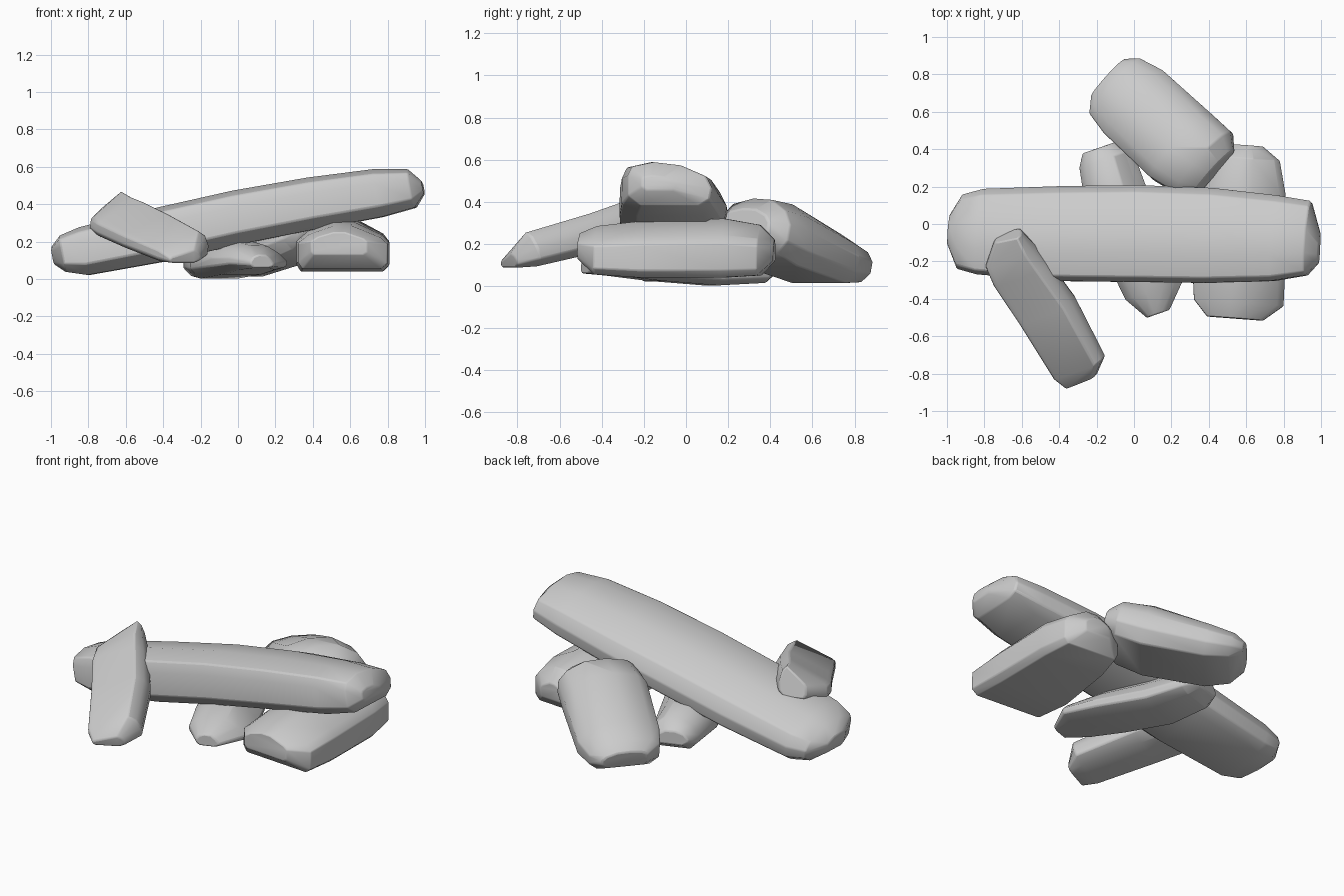
import bpy, bmesh, math
from mathutils import Vector

cube = bpy.data.objects.get("Cube")
if cube:
    bpy.data.objects.remove(cube, do_unlink=True)

# One plain stone colour
stone = bpy.data.materials.new("stone_grey")
stone.use_nodes = True
GREY = (0.6, 0.6, 0.6, 1)
stone.diffuse_color = GREY
stone.node_tree.nodes["Principled BSDF"].inputs["Base Color"].default_value = GREY


def make_stone(name, profile, sections):
    """Loft a profile along sections of (x, y, z, half width, half height)."""
    axis = (Vector(sections[-1][:3]) - Vector(sections[0][:3])).normalized()
    u = Vector((0, 0, 1)).cross(axis).normalized()
    v = axis.cross(u)
    bm = bmesh.new()
    rings = [[bm.verts.new(Vector((x, y, z)) + u * a * w + v * b * h) for a, b in profile]
             for x, y, z, w, h in sections]
    n = len(profile)
    for r, s in zip(rings, rings[1:]):
        for i in range(n):
            bm.faces.new((r[i], r[(i + 1) % n], s[(i + 1) % n], s[i]))
    bm.faces.new(rings[0])
    bm.faces.new(rings[-1])
    bmesh.ops.recalc_face_normals(bm, faces=bm.faces)
    mesh = bpy.data.meshes.new(name)
    bm.to_mesh(mesh)
    bm.free()
    mesh.materials.append(stone)
    obj = bpy.data.objects.new(name, mesh)
    bpy.context.collection.objects.link(obj)
    # Soften the worn edges
    bevel = obj.modifiers.new("worn_edges", "BEVEL")
    bevel.width = 0.008
    bevel.segments = 2
    bevel.limit_method = "ANGLE"
    bevel.angle_limit = math.radians(35)
    bpy.ops.object.select_all(action="DESELECT")
    obj.select_set(True)
    bpy.context.view_layer.objects.active = obj
    bpy.ops.object.shade_smooth_by_angle(angle=math.radians(45))


# Cross-sections, anticlockwise from the lower left
ridged = [(-.7, -1), (.7, -1), (.95, -.7), (1, -.2), (.85, .35), (.25, .85),
          (-.4, 1), (-.9, .8), (-1, .4), (-1, -.55)]
square_backed = [(-.75, -1), (.75, -1), (1, -.55), (1, .05), (.8, .55), (.35, .95),
                 (-.2, 1), (-.75, .8), (-1, .4), (-1, -.55)]
gabled = [(-.9, -1), (.85, -1), (1, -.75), (1, .15), (.85, .45), (.2, 1),
          (-.2, 1), (-.75, .6), (-1, .2), (-1, -.7)]
low = [(-.7, -1), (.55, -1), (.95, -.75), (1, -.35), (.7, .35), (.3, .95),
       (-.3, 1), (-.75, .65), (-1, 0), (-1, -.5)]
wedge = [(-.85, -1), (.6, -1), (1, -.55), (1, .05), (.8, .7), (.5, 1),
         (-.85, -.05), (-1, -.25), (-1, -.75)]

# Long stone leaning across the pile
make_stone("long_top_stone", ridged, [
    (-.99, -.03, .125, .08, .045), (-.93, -.04, .135, .2, .1), (-.82, -.04, .15, .23, .13),
    (-.4, -.05, .24, .255, .145), (0, -.05, .33, .26, .145), (.4, -.06, .405, .255, .14),
    (.75, -.075, .46, .23, .13), (.93, -.075, .485, .2, .105), (.99, -.13, .49, .08, .035)])

# Slab propped against the long stone at the front, with a pointed upper end
make_stone("front_leaning_slab", wedge, [
    (-.67, -.07, .385, .075, .09), (-.655, -.18, .345, .145, .1), (-.6, -.27, .32, .16, .1),
    (-.46, -.47, .255, .165, .095), (-.29, -.77, .175, .15, .085), (-.28, -.845, .12, .09, .035)])

# Thick stone propped at the back
make_stone("back_leaning_stone", square_backed, [
    (-.14, .785, .1, .13, .05), (-.1, .735, .11, .2, .095), (0, .65, .135, .23, .125),
    (.25, .42, .245, .235, .155), (.37, .33, .285, .22, .135), (.43, .28, .3, .15, .07)])

# Low stones lying underneath
make_stone("middle_base_stone", low, [
    (-.18, .41, .1, .1, .04), (-.15, .35, .105, .15, .09), (-.09, .12, .108, .175, .105),
    (.03, -.15, .115, .18, .09), (.11, -.35, .115, .165, .065), (.13, -.48, .095, .065, .035)])
make_stone("left_base_stone", gabled, [
    (.61, .42, .17, .08, .05), (.6, .35, .17, .18, .12), (.59, .18, .18, .22, .14),
    (.56, -.2, .175, .25, .135), (.56, -.42, .17, .24, .115), (.54, -.505, .19, .15, .06)])
